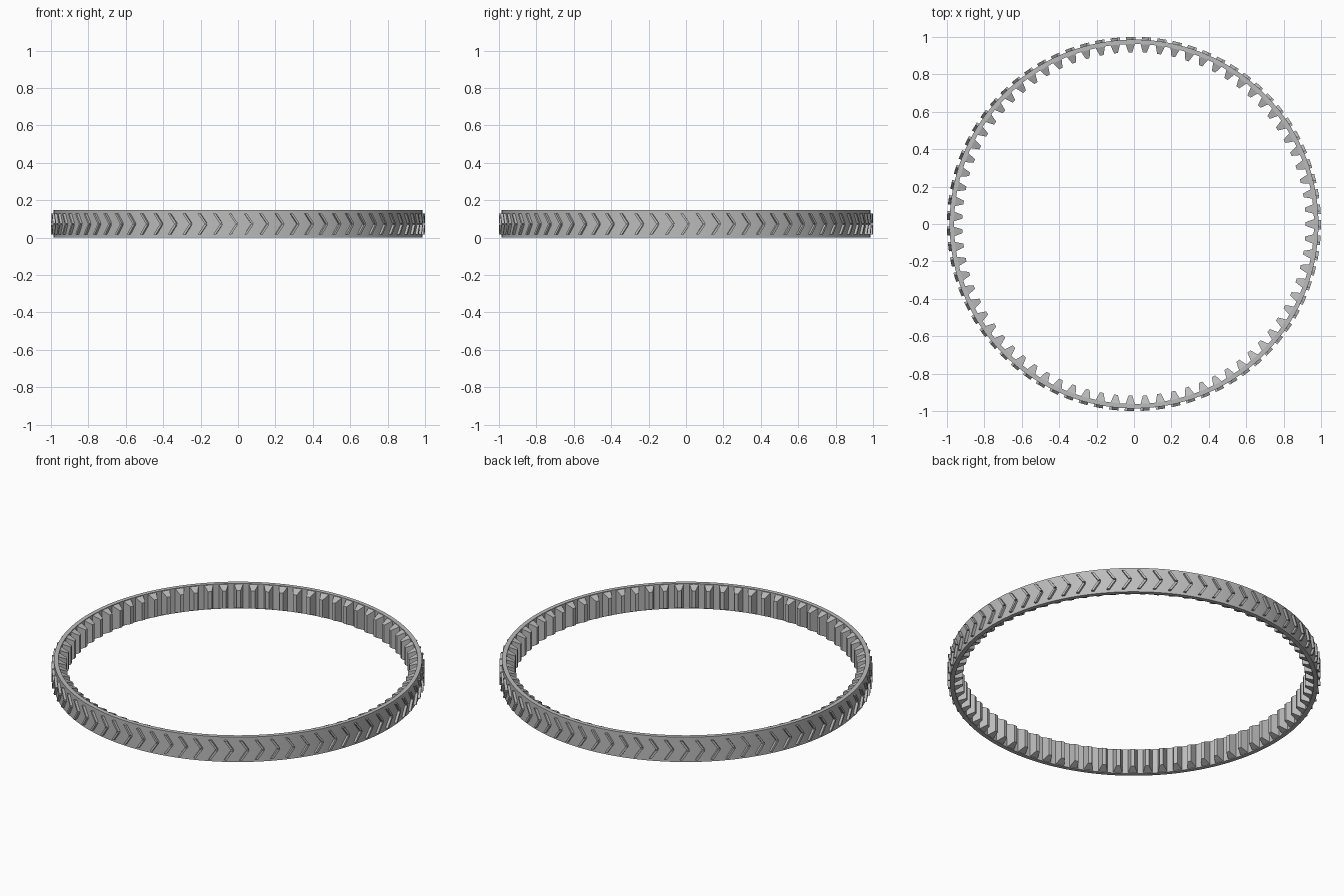
import bpy, bmesh
from math import cos, sin, tau, radians

if "Cube" in bpy.data.objects:
    bpy.data.objects.remove(bpy.data.objects["Cube"])

COUNT = 75
HEIGHT = 0.147
R_IN, R_OUT, R_TREAD, R_TIP = 0.962, 0.986, 1.0, 0.918
PITCH = tau / COUNT

grey = bpy.data.materials.new("rubber_grey")
grey.use_nodes = True
colour = (0.5, 0.5, 0.5, 1)
grey.diffuse_color = colour
grey.node_tree.nodes["Principled BSDF"].inputs["Base Color"].default_value = colour


def polar(r, a, z):
    return (r * cos(a), r * sin(a), z)


def finish(name, bm, smooth=False):
    bmesh.ops.recalc_face_normals(bm, faces=bm.faces)
    mesh = bpy.data.meshes.new(name)
    bm.to_mesh(mesh)
    bm.free()
    mesh.materials.append(grey)
    obj = bpy.data.objects.new(name, mesh)
    bpy.context.collection.objects.link(obj)
    if smooth:
        bpy.ops.object.select_all(action="DESELECT")
        obj.select_set(True)
        bpy.context.view_layer.objects.active = obj
        bpy.ops.object.shade_smooth_by_angle(angle=radians(30))


def add_prism(bm, lower, upper):
    """Closed solid between two loops with the same number of points."""
    a = [bm.verts.new(p) for p in lower]
    b = [bm.verts.new(p) for p in upper]
    bm.faces.new(a)
    bm.faces.new(b)
    for i in range(len(a)):
        j = (i + 1) % len(a)
        bm.faces.new((a[i], a[j], b[j], b[i]))


# Belt band: rectangular section swept round the circle
bm = bmesh.new()
section = [(R_IN, 0), (R_OUT, 0), (R_OUT, HEIGHT), (R_IN, HEIGHT)]
steps = COUNT * 2
rings = [[bm.verts.new(polar(r, tau * s / steps, z)) for r, z in section]
         for s in range(steps)]
for s in range(steps):
    a, b = rings[s], rings[(s + 1) % steps]
    for i in range(4):
        j = (i + 1) % 4
        bm.faces.new((a[i], a[j], b[j], b[i]))
finish("belt_band", bm, smooth=True)

# Inner drive teeth: tapered towards the tip, with sloped ends
bm = bmesh.new()
tooth = [(R_IN + 0.005, -0.026, 0.003), (R_IN - 0.006, -0.023, 0.005),
         (R_TIP, -0.010, 0.022)]
tooth += [(r, -w, drop) for r, w, drop in reversed(tooth)]
for k in range(COUNT):
    a = k * PITCH
    add_prism(bm,
              [polar(r, a + w / r, drop) for r, w, drop in tooth],
              [polar(r, a + w / r, HEIGHT - drop) for r, w, drop in tooth])
finish("drive_teeth", bm)

# Outer tread: two slanted bars per pitch forming a chevron
bm = bmesh.new()
HALF = 0.007
for k in range(COUNT):
    a = k * PITCH
    for z_end, z_apex in ((0.128, 0.076), (0.016, 0.070)):
        bar = [(-0.022 - HALF, z_end), (-0.022 + HALF, z_end),
               (0.014 + HALF, z_apex), (0.014 - HALF, z_apex)]
        add_prism(bm,
                  [polar(R_OUT - 0.004, a + t, z) for t, z in bar],
                  [polar(R_TREAD, a + t, z) for t, z in bar])
finish("chevron_tread", bm)
